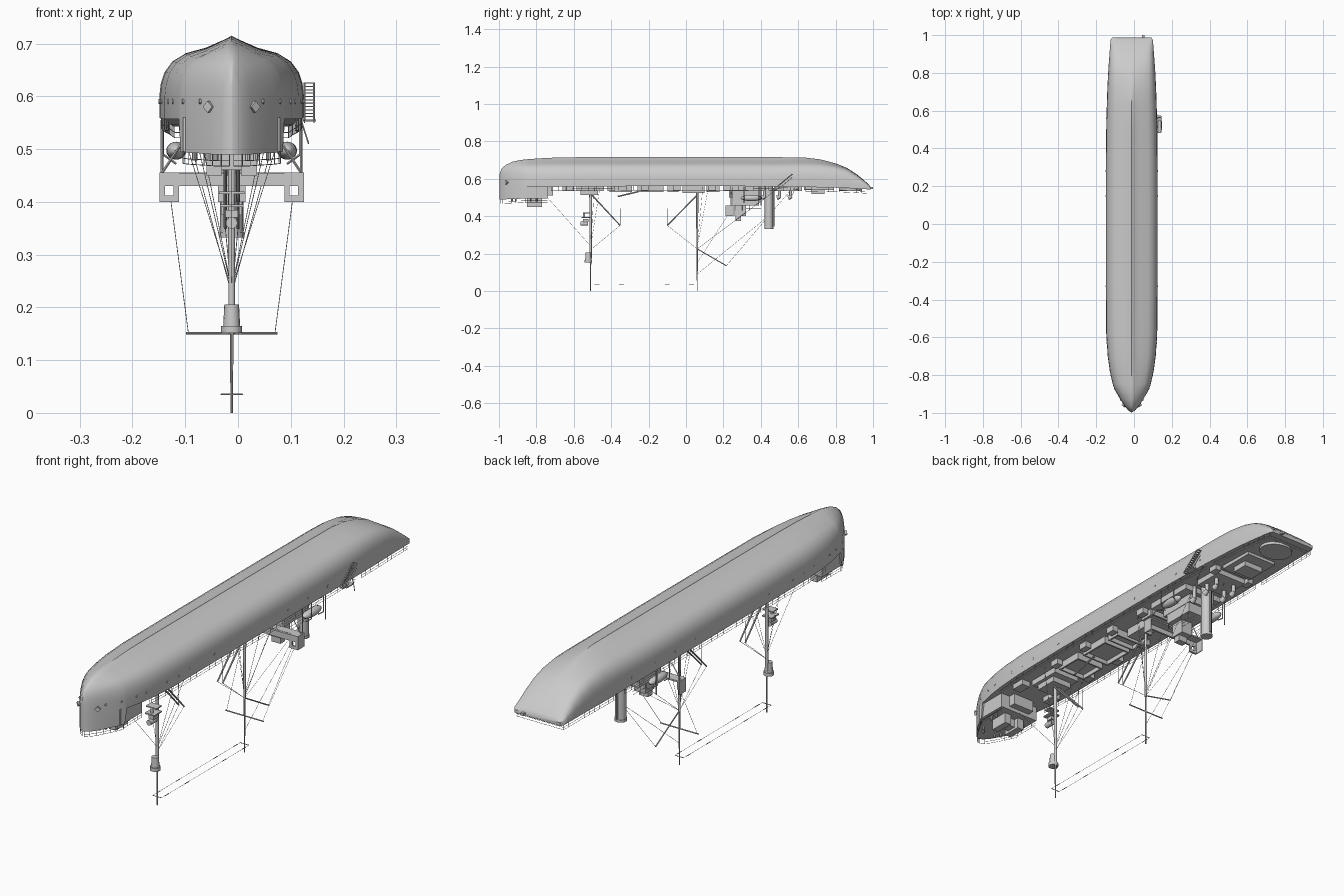
import bpy, bmesh, math
from mathutils import Vector, Matrix

CX = -0.012  # centreline of the ship

def finish(name, bm, smooth=None):
    bmesh.ops.recalc_face_normals(bm, faces=bm.faces)
    me = bpy.data.meshes.new(name)
    bm.to_mesh(me); bm.free()
    ob = bpy.data.objects.new(name, me)
    bpy.context.collection.objects.link(ob)
    ob.location.x = CX
    if smooth:
        bpy.context.view_layer.objects.active = ob
        ob.select_set(True)
        bpy.ops.object.shade_smooth_by_angle(angle=math.radians(smooth))
        ob.select_set(False)
    return ob

def rod(bm, p, q, r, r2=None, n=5):
    p, q = Vector(p), Vector(q)
    m = Matrix.Translation((p + q) / 2) @ (q - p).to_track_quat('Z', 'Y').to_matrix().to_4x4()
    bmesh.ops.create_cone(bm, cap_ends=True, segments=n, radius1=r, radius2=r if r2 is None else r2,
                          depth=(q - p).length, matrix=m)

def box(bm, x0, x1, y0, y1, z0, z1):
    m = Matrix.Translation(((x0+x1)/2, (y0+y1)/2, (z0+z1)/2)) @ Matrix.Diagonal((x1-x0, y1-y0, z1-z0, 1))
    bmesh.ops.create_cube(bm, size=1, matrix=m)

def rods(name, pairs, r, n=4):
    bm = bmesh.new()
    for p, q in pairs:
        rod(bm, p, q, r, n=n)
    finish(name, bm)

def boxes(name, items):
    bm = bmesh.new()
    for b in items:
        box(bm, *b)
    finish(name, bm)

# Hull stations: y, half beam, keel z, sheer z, bow/stern fullness blend (-1 bow, 0 mid, 1 stern)
ST = [(-.997, .002, .625, .49, -1), (-.985, .02, .655, .49, -1), (-.965, .037, .673, .49, -1),
      (-.93, .06, .69, .492, -.9), (-.89, .083, .699, .493, -.7), (-.86, .097, .703, .495, -.55),
      (-.85, .1, .704, .557, -.5), (-.78, .116, .709, .557, -.3), (-.7, .127, .713, .557, -.15),
      (-.58, .135, .715, .558, 0), (-.3, .137, .715, .56, 0), (0, .137, .715, .56, 0), (.3, .137, .715, .56, 0),
      (.5, .135, .715, .558, 0), (.63, .132, .714, .556, .1), (.72, .129, .703, .554, .35),
      (.8, .125, .682, .552, .65), (.86, .121, .658, .55, .85), (.91, .117, .626, .547, 1),
      (.95, .114, .594, .545, 1), (.977, .111, .569, .543, 1), (.987, .104, .556, .543, 1)]
MID = [(0, 0), (.06, .03), (.15, .07), (.35, .15), (.65, .22), (.82, .31), (.93, .44), (.98, .57), (1, .72), (1, 1)]
BOW = [(0, 0), (.15, .02), (.32, .06), (.52, .13), (.7, .22), (.83, .32), (.92, .45), (.97, .6), (1, .75), (1, 1)]
AFT = [(0, 0), (.15, .01), (.35, .02), (.55, .04), (.75, .08), (.86, .16), (.93, .3), (.97, .45), (1, .65), (1, 1)]

bm = bmesh.new()
rings = []
for y, b, k, s, f in ST:
    tgt = BOW if f < 0 else AFT
    side = []
    for (mx, mh), (tx, th) in zip(MID, tgt):
        fx, fh = mx + (tx - mx) * abs(f), mh + (th - mh) * abs(f)
        # height is measured on a constant deck level so the forecastle step stays vertical
        side.append((fx * b, max(s, k - fh * (k - min(.557, s + .067)))))
    side[-1] = (b, s)
    prof = [(-x, z) for x, z in reversed(side)] + side[1:]
    rings.append([bm.verts.new((x, y, z)) for x, z in prof])
for a, c in zip(rings, rings[1:]):
    for i in range(len(a) - 1):
        bm.faces.new((a[i], a[i+1], c[i+1], c[i]))
    bm.faces.new((a[-1], a[0], c[0], c[-1]))
bm.faces.new(rings[0]); bm.faces.new(rings[-1])
finish("hull", bm, 40)

def beam(y):
    for a, c in zip(ST, ST[1:]):
        if a[0] <= y <= c[0]:
            t = (y - a[0]) / (c[0] - a[0])
            return a[1] + (c[1] - a[1]) * t, a[3] + (c[3] - a[3]) * t
    return (.1, .543)

# Portholes, hawse pipes and stern fairlead
bm = bmesh.new()
for y in (-.93, -.87, -.8, -.75, -.63, -.56, -.49, -.33, .15, .28, .41, .56):
    b = beam(y)[0]
    for s in (1, -1):
        rod(bm, (s*(b-.006), y, .59), (s*(b+.0015), y, .59), .005, n=10)
finish("portholes", bm)
bm = bmesh.new()
for s in (1, -1):
    rod(bm, (s*.035, -.95, .58), (s*.046, -.965, .58), .011, n=4)
finish("hawse_pipes", bm)
boxes("stern_fairlead", [(.055, .068, .98, 1, .546, .556)])

# Forecastle aft part, windlass and lockers
boxes("forecastle", [(-.092, .092, -.88, -.74, .495, .56), (-.05, .05, -.74, -.71, .51, .56)])
boxes("forecastle_gear", [(-.048, -.018, -.85, -.77, .45, .497), (.018, .048, -.85, -.77, .45, .497),
                          (-.02, .02, -.83, -.79, .46, .497)])
rods("bollards", [((s*x, y, .497), (s*x, y, .478)) for s in (1, -1) for x, y in ((.03, -.93), (.045, -.91), (.07, -.83), (.07, -.8))], .005, 8)

# Railings following the deck edge
def railing(name, ys, drop, close=None, inset=.004):
    pr = []
    for s in (1, -1):
        pts = [(s*max(.002, beam(y)[0]-inset), y, beam(y)[1]) for y in ys]
        for p, q in zip(pts, pts[1:]):
            for d in (drop, drop*.55):
                pr.append(((p[0], p[1], p[2]-d), (q[0], q[1], q[2]-d)))
        pr += [(p, (p[0], p[1], p[2]-drop)) for p in pts]
    if close:
        x, z = beam(close)[0]-inset, beam(close)[1]
        pr += [((-x, close, z-d), (x, close, z-d)) for d in (drop, drop*.55)]
    rods(name, pr, .0008)

railing("bow_railing", [-.993, -.98, -.96, -.935, -.91, -.885, -.861], .022)
railing("main_railing", [-.72 + .04*i for i in range(34)], .022)
railing("stern_railing", [.64 + .03*i for i in range(12)], .022, .97)
rods("forecastle_railing", [((s*.09, -.86+.03*i, .497), (s*.09, -.86+.03*i, .475)) for s in (1, -1) for i in range(5)]
     + [((s*.09, -.86, z), (s*.09, -.74, z)) for s in (1, -1) for z in (.475, .485)], .0008)

# Deckhouses and cargo hatches
boxes("deckhouses", [(-.06, .06, -.585, -.44, .535, .56), (-.045, .045, -.565, -.47, .512, .54),
                     (-.1, -.06, -.66, -.6, .535, .56), (.06, .1, -.66, -.6, .535, .56),
                     (-.03, .03, -.02, .1, .525, .56), (-.07, .07, .63, .79, .54, .56),
                     (-.045, .045, .67, .74, .518, .56), (-.07, .07, .47, .6, .535, .56)])
bm = bmesh.new()
for y0, y1 in ((-.41, -.29), (-.26, -.12), (-.1, -.04), (.11, .18)):
    for b in ((-.065, -.058, y0, y1), (.058, .065, y0, y1), (-.065, .065, y0, y0+.007), (-.065, .065, y1-.007, y1)):
        box(bm, *b, .53, .56)
    box(bm, -.058, .058, y0, y1, .548, .56)
finish("cargo_hatches", bm)
boxes("winches", [(s*.085-.014, s*.085+.014, y-.02, y+.02, .535, .56) for s in (1, -1) for y in (-.4, -.22, -.05, .14, .6)])
bm = bmesh.new()
bmesh.ops.create_cone(bm, cap_ends=True, segments=32, radius1=1, radius2=1, depth=1,
                      matrix=Matrix.Translation((0, .88, .541)) @ Matrix.Diagonal((.07, .06, .012, 1)))
finish("stern_platform", bm, 40)
rods("deck_boom", [((.02, -.365, .505), (.02, -.24, .535))], .004, 8)

# Bridge: tiers, wings with framed ends, wheelhouse
boxes("bridge_house", [(-.09, .09, .2, .42, .535, .56), (-.05, .05, .23, .4, .5, .54), (-.048, .048, .25, .39, .458, .505),
                       (-.026, .026, .26, .32, .4, .46), (-.02, .02, .265, .295, .375, .4)])
bm = bmesh.new()
box(bm, -.137, .137, .212, .22, .43, .455)
box(bm, -.1, .1, .22, .255, .45, .456)
for s in (1, -1):
    for xa, xb, za, zb in ((.1, .11, .4, .43), (.126, .137, .4, .43), (.11, .126, .4, .412)):
        box(bm, min(s*xa, s*xb), max(s*xa, s*xb), .212, .22, za, zb)
    box(bm, min(s*.133, s*.137), max(s*.133, s*.137), .212, .255, .4, .455)
    box(bm, min(s*.1, s*.137), max(s*.1, s*.137), .212, .255, .45, .456)
finish("bridge_wings", bm)
rods("wing_struts", [((s*.132, .24, .455), (s*.095, .24, .51)) for s in (1, -1)]
     + [((s*.095, .24, .51), (s*.05, .24, .53)) for s in (1, -1)]
     + [((s*.132, y, .456), (s*.132, y, .555)) for s in (1, -1) for y in (.25, .4)], .0025)
rods("bridge_railing", [((s*.024, .26, z), (s*.024, .4, z)) for s in (1, -1) for z in (.425, .44)]
     + [((s*.047, y, .43), (s*.047, y, .46)) for s in (1, -1) for y in (.26, .3, .34, .38)]
     + [((s*.047, .25, .43), (s*.047, .39, .43)) for s in (1, -1)], .0009)

# Lifeboats under davits
bm = bmesh.new()
for s in (1, -1):
    bmesh.ops.create_uvsphere(bm, u_segments=16, v_segments=10, radius=1,
        matrix=Matrix.Translation((s*.105, .35, .497)) @ Matrix.Diagonal((.019, .058, .017, 1)))
finish("lifeboats", bm, 40)
rods("davits", [((s*.13, y, .558), (s*.13, y, .49)) for s in (1, -1) for y in (.31, .39)]
     + [((s*.13, y, .49), (s*.105, y, .472)) for s in (1, -1) for y in (.31, .39)], .0022)

# Funnel with rim, and ventilators
bm = bmesh.new()
rod(bm, (0, .443, .56), (0, .443, .335), .022, n=24)
rod(bm, (0, .443, .342), (0, .443, .332), .024, n=24)
rod(bm, (0, .468, .55), (0, .468, .345), .004, n=8)
finish("funnel", bm, 40)
bm = bmesh.new()
for s in (1, -1):
    for y in (.42, .5, .56):
        rod(bm, (s*.045, y, .56), (s*.045, y, .505), .008, n=12)
        rod(bm, (s*.045, y+.006, .505), (s*.045, y-.014, .498), .008, .013, n=12)
finish("ventilators", bm, 40)

# Masts, crow's nest, derrick booms, yard and gaff
bm = bmesh.new()
for y, zt, r in ((-.51, .15, .0075), (.06, .22, .006)):
    rod(bm, (0, y, .56), (0, y, zt), r, r*.8, n=12)
    rod(bm, (0, y, zt), (0, y, 0), .0035, .0022, n=8)
    rod(bm, (-.02, y, .035), (.02, y, .035), .0015)
finish("masts", bm, 40)
bm = bmesh.new()
rod(bm, (0, -.523, .205), (0, -.523, .165), .014, .016, n=16)
rod(bm, (0, -.523, .165), (0, -.523, .151), .02, n=16)
finish("crows_nest", bm, 40)
bm = bmesh.new()
for s in (1, -1):
    rod(bm, (s*.012, -.505, .515), (s*.012, -.352, .35), .004, .003, n=8)
    rod(bm, (s*.012, .055, .508), (s*.012, -.1, .35), .004, .003, n=8)
finish("derrick_booms", bm, 40)
rods("yard_and_gaff", [((-.087, .06, .151), (.087, .06, .151)), ((0, .06, .225), (0, .216, .135))], .0025, 8)

# Foremast searchlight platform
boxes("light_platform", [(-.022, .022, -.56, -.51, .39, .395), (-.024, .024, -.55, -.515, .415, .42), (-.012, .012, -.55, -.52, .37, .385)])
bm = bmesh.new()
rod(bm, (0, -.565, .36), (0, -.525, .36), .011, n=16)
rod(bm, (0, -.545, .395), (0, -.545, .415), .006, n=10)
finish("searchlight", bm, 40)

# Rigging: shrouds, stays, halyards and aerials
rig = []
for s in (1, -1):
    rig += [((s*.1, -.46, .555), (0, -.51, .235)), ((s*.075, -.49, .555), (0, -.51, .235)),
            ((s*.1, .12, .555), (0, .06, .235)), ((s*.065, .09, .555), (0, .06, .235)),
            ((s*.082, .06, .151), (s*.115, .22, .4)),
            ((s*.012, -.352, .35), (0, -.51, .22)), ((s*.012, -.1, .35), (0, .06, .225)),
            ((s*.012, -.352, .35), (s*.012, -.352, .44)), ((s*.012, -.1, .35), (s*.012, -.1, .44)),
            ((s*.02, -.51, .035), (s*.02, .06, .035)),
            ((s*.09, .5, .555), (0, .06, .225))]
rig += [((0, -.51, .24), (0, -.75, .51)), ((0, .06, .09), (0, .44, .4)), ((0, .216, .135), (0, .56, .54))]
rods("rigging", rig, .0007)
rods("aerial_insulators", [((s*.02, y-.013, .035), (s*.02, y+.013, .035)) for s in (1, -1) for y in (-.475, -.345, -.1, .03)], .0016, 6)

# Accommodation ladder on the side
bm = bmesh.new()
box(bm, .135, .16, .5, .545, .552, .556)
for x in (.138, .156):
    rod(bm, (x, .485, .555), (x, .57, .625), .0022)
    rod(bm, (x, .5, .55), (x, .57, .608), .001)
    for y in (.505, .54):
        rod(bm, (x, y, .553), (x, y, .575), .001)
for i in range(12):
    t = i / 11
    box(bm, .138, .156, .483+.085*t, .49+.085*t, .554+.07*t, .556+.07*t)
rod(bm, (.13, .58, .56), (.146, .57, .51), .0015)
finish("side_ladder", bm)
